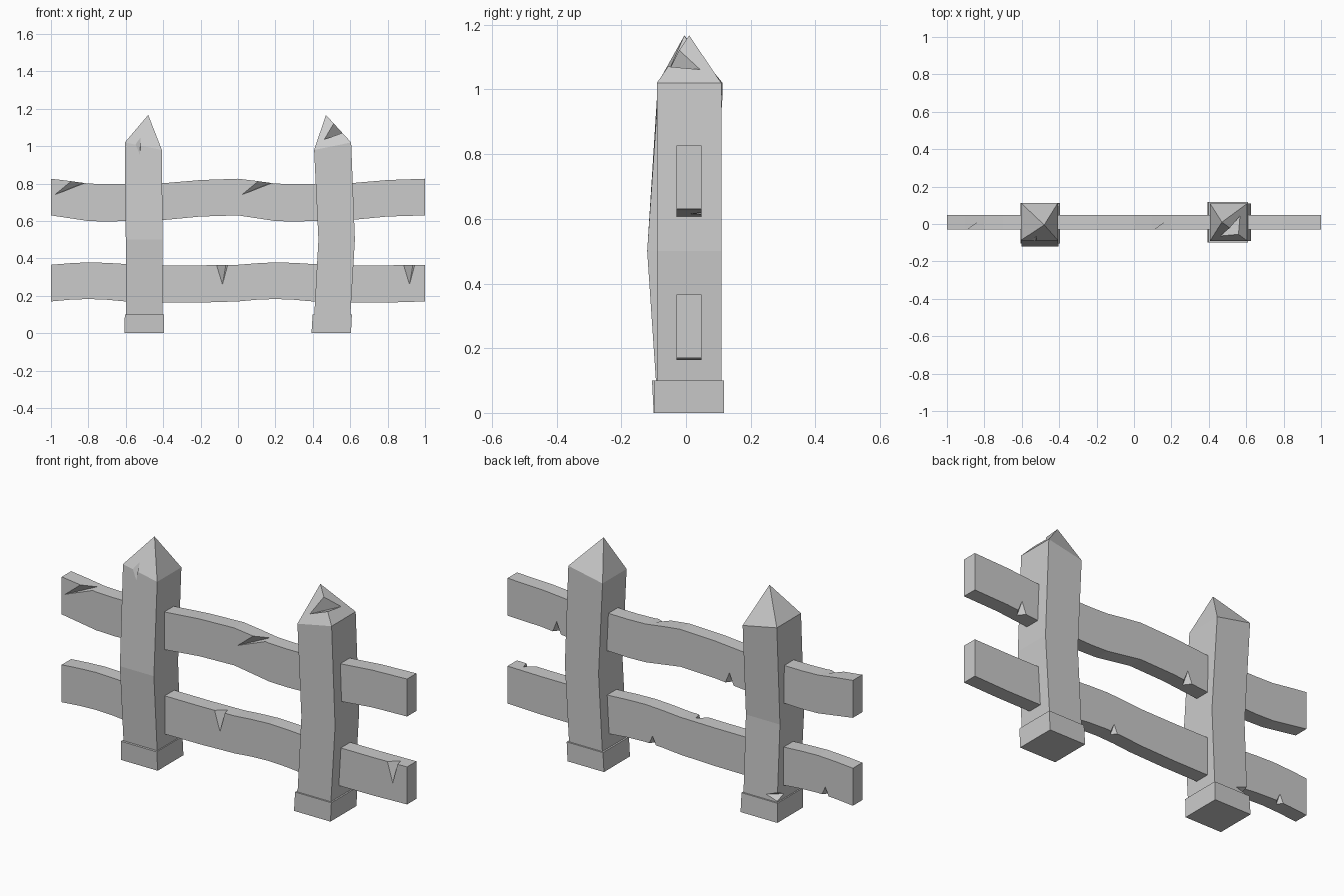
import bpy, bmesh
from mathutils import Vector

if "Cube" in bpy.data.objects:
    bpy.data.objects.remove(bpy.data.objects["Cube"])


def finish(name, bm):
    bmesh.ops.recalc_face_normals(bm, faces=bm.faces)
    me = bpy.data.meshes.new(name)
    bm.to_mesh(me)
    bm.free()
    ob = bpy.data.objects.new(name, me)
    bpy.context.collection.objects.link(ob)
    return ob


def loft(name, rings, apex=None):
    """Skin four-cornered rings; close the end with a cap or a point."""
    bm = bmesh.new()
    loops = [[bm.verts.new(p) for p in r] for r in rings]
    for a, b in zip(loops, loops[1:]):
        for i in range(4):
            j = (i + 1) % 4
            bm.faces.new((a[i], a[j], b[j], b[i]))
    bm.faces.new(loops[0])
    if apex:
        tip = bm.verts.new(apex)
        for i in range(4):
            bm.faces.new((loops[-1][i], loops[-1][(i + 1) % 4], tip))
    else:
        bm.faces.new(loops[-1])
    return finish(name, bm)


def chip(target, chips):
    """Cut nicks: b and d lie on an edge, a and c on its two faces, out points outward."""
    bm = bmesh.new()
    for a, c, b, d, out in chips:
        b, d, out = Vector(b), Vector(d), Vector(out)
        pts = [Vector(a), Vector(c), b, d, (b + d) / 2 + out * 0.03]
        vs = [bm.verts.new(p) for p in pts]
        for f in ((0, 1, 2), (0, 1, 3), (0, 2, 4), (0, 3, 4), (1, 2, 4), (1, 3, 4)):
            bm.faces.new([vs[i] for i in f])
    cutter = finish("chip_cutter", bm)
    cutter.hide_render = True
    mod = target.modifiers.new("chips", 'BOOLEAN')
    mod.operation, mod.solver, mod.object = 'DIFFERENCE', 'EXACT', cutter
    bpy.context.view_layer.objects.active = target
    bpy.ops.object.modifier_apply(modifier=mod.name)
    bpy.data.objects.remove(cutter)


# Wavy rails: the profile repeats every unit
Y0, Y1 = -0.03, 0.048


def rail(name, profile):
    pts = [(x + s, lo, hi) for s in (-1, 0) for x, lo, hi in profile]
    pts.append((1, profile[0][1], profile[0][2]))
    return loft(name, [[(x, Y0, lo), (x, Y1, lo), (x, Y1, hi), (x, Y0, hi)]
                       for x, lo, hi in pts])


upper = rail("upper_rail", [(0, .63, .826), (.1, .615, .814), (.2, .6, .8), (.3, .597, .797),
                            (.4, .6, .798), (.6, .605, .802), (.8, .624, .819)])
lower = rail("lower_rail", [(0, .17, .366), (.1, .179, .374), (.2, .183, .379), (.3, .179, .376),
                            (.4, .17, .37), (.6, .163, .363), (.8, .164, .363)])

# Nicks in the rails
FT, BB = (0, -1, 1), (0, 1, -1)
chip(upper, [n for s in (0, 1) for n in (
    ((-.98 + s, Y0, .74), (-.825 + s, .015, .804), (-.89 + s, Y0, .814), (-.82 + s, Y0, .803), FT),
    ((-.285 + s, Y1, .675), (-.285 + s, .01, .614), (-.31 + s, Y1, .611), (-.26 + s, Y1, .613), BB))])
chip(lower, [n for s in (0, 1) for n in (
    ((-.083 + s, Y0, .26), (-.065 + s, .01, .366), (-.115 + s, Y0, .366), (-.055 + s, Y0, .366), FT),
    ((-.84 + s, Y1, .225), (-.84 + s, .02, .18), (-.86 + s, Y1, .179), (-.82 + s, Y1, .18), BB))])


# Bowed posts with a plinth and a pointed top
def post(name, sections, apex):
    rings = []
    for x0, x1, y0, y1, z0, z1 in sections:
        rings.append([(x0, y0, z0), (x1, y0, z1), (x1, y1, z1), (x0, y1, z0)])
    return loft(name, rings, apex)


left = post("left_post", [
    (-.608, -.395, -.100, .113, 0, 0),
    (-.605, -.397, -.105, .108, .1, .1),
    (-.598, -.403, -.093, .100, .1, .1),
    (-.600, -.403, -.120, .080, .5, .5),
    (-.605, -.407, -.087, .113, 1.02, .98)], (-.48, -.005, 1.167))
right = post("right_post", [
    (.393, .604, -.098, .117, 0, 0),
    (.399, .609, -.098, .117, .1, .1),
    (.408, .601, -.090, .109, .1, .1),
    (.430, .625, -.090, .109, .5, .5),
    (.407, .605, -.090, .109, .98, 1.02)], (.47, .01, 1.167))

# Nicks in the posts
chip(left, [
    ((-.525, -.0915, .95), (-.52, -.063, 1.047), (-.55, -.088, 1.009), (-.52, -.088, 1.003), (0, -1, .5)),
    ((-.535, .099, .125), (-.598, .045, .125), (-.598, .098, .15), (-.598, .1, .105), (-1, 1, 0))])
chip(right, [
    ((.46, -.064, 1.035), (.568, .045, 1.062), (.512, -.021, 1.122), (.558, -.055, 1.07), (1, -1, .5))])
